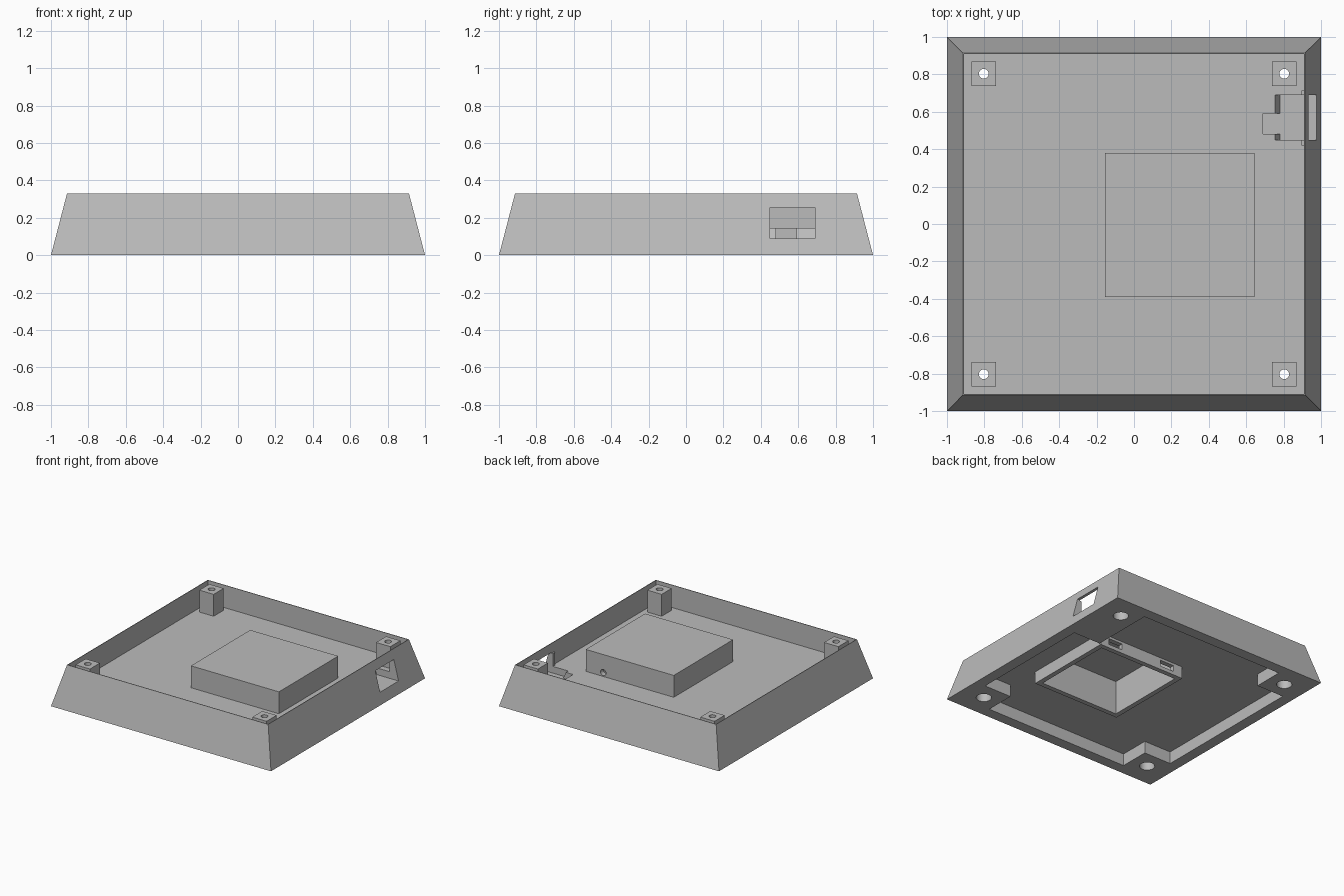
import bpy, bmesh, math
from mathutils import Matrix

if "Cube" in bpy.data.objects:
    bpy.data.objects.remove(bpy.data.objects["Cube"], do_unlink=True)

grey = bpy.data.materials.new("plain grey")
grey.use_nodes = True
grey.diffuse_color = (0.5, 0.5, 0.5, 1)
grey.node_tree.nodes["Principled BSDF"].inputs["Base Color"].default_value = (0.5, 0.5, 0.5, 1)


def make(name, bm):
    bmesh.ops.recalc_face_normals(bm, faces=bm.faces)
    mesh = bpy.data.meshes.new(name)
    bm.to_mesh(mesh)
    bm.free()
    mesh.materials.append(grey)
    ob = bpy.data.objects.new(name, mesh)
    bpy.context.collection.objects.link(ob)
    return ob


def prism(name, outline, z0, z1, top_scale=1):
    """Extrude an outline in x and y from z0 to z1, tapering to top_scale."""
    bm = bmesh.new()
    low = [bm.verts.new((x, y, z0)) for x, y in outline]
    high = [bm.verts.new((x * top_scale, y * top_scale, z1)) for x, y in outline]
    bm.faces.new(low[::-1])
    bm.faces.new(high)
    n = len(low)
    for i in range(n):
        j = (i + 1) % n
        bm.faces.new((low[i], low[j], high[j], high[i]))
    return make(name, bm)


def box(name, x0, x1, y0, y1, z0, z1):
    return prism(name, [(x0, y0), (x1, y0), (x1, y1), (x0, y1)], z0, z1)


def cylinder(name, centre, radius, depth, along_y=False):
    bm = bmesh.new()
    turn = Matrix.Rotation(math.pi / 2 if along_y else 0, 4, 'X')
    bmesh.ops.create_cone(bm, cap_ends=True, segments=24, radius1=radius, radius2=radius,
                          depth=depth, matrix=Matrix.Translation(centre) @ turn)
    return make(name, bm)


def combine(target, tool, operation):
    """Apply a boolean and drop the tool object."""
    mod = target.modifiers.new("boolean", 'BOOLEAN')
    mod.operation, mod.solver, mod.object = operation, 'EXACT', tool
    bpy.context.view_layer.objects.active = target
    bpy.ops.object.modifier_apply(modifier=mod.name)
    bpy.data.objects.remove(tool, do_unlink=True)


def cut(target, tool):
    combine(target, tool, 'DIFFERENCE')


HEIGHT, FLOOR, CEILING = 0.33, 0.145, 0.1
INNER, CORNER = 0.909, 0.66

# Sloped tray with vertical inner walls
tray = prism("tray", [(-1, -1), (1, -1), (1, 1), (-1, 1)], 0, HEIGHT, 0.914)
cut(tray, box("tray_space", -INNER, INNER, -INNER, INNER, FLOOR, 0.5))

# Underside recess, leaving solid corners and a solid pad below the port
I, C = INNER, CORNER
cut(tray, prism("recess", [(-C, -I), (C, -I), (C, -C), (I, -C), (I, 0.384), (C, 0.384), (C, I),
                           (-C, I), (-C, C), (-I, C), (-I, -C), (-C, -C)], -0.1, CEILING))

# Raised hollow compartment open from below
combine(tray, box("compartment", -0.155, 0.645, -0.39, 0.38, 0, 0.325), 'UNION')
cut(tray, box("compartment_space", -0.115, 0.605, -0.35, 0.34, -0.1, 0.28))
for x in (0.5, -0.005):
    cut(tray, box("slot", x - 0.065, x + 0.065, 0.32, 0.4, 0.03, 0.08))
cut(tray, cylinder("cable_hole", (0.486, 0.36, 0.178), 0.025, 0.1, along_y=True))

# Screw posts with through holes and counterbores
for sx in (-1, 1):
    for sy in (-1, 1):
        x, y = sx * 0.803, sy * 0.803
        combine(tray, box("post", x - 0.065, x + 0.065, y - 0.065, y + 0.065, 0.12, 0.325), 'UNION')
        cut(tray, cylinder("counterbore", (x, y, 0.05), 0.058, 0.2))
        cut(tray, cylinder("screw_hole", (x, y, 0.2), 0.026, 0.6))

# Port opening in the right wall, with its pocket and cable groove in the floor
for y0, y1 in ((0.42, 0.45), (0.69, 0.715)):
    combine(tray, box("port_rib", 0.895, 0.915, y0, y1, 0.13, 0.25), 'UNION')
cut(tray, box("port_opening", 0.78, 1.1, 0.45, 0.69, 0.09, 0.255))
cut(tray, box("cable_groove", 0.69, 0.8, 0.48, 0.59, 0.09, 0.2))

# Sloped inner end of the pocket
bm = bmesh.new()
ends = []
for y in (0.45, 0.69):
    ends.append([bm.verts.new((x, y, z)) for x, z in ((0.78, 0.09), (0.755, FLOOR), (0.755, 0.2), (0.79, 0.2), (0.79, 0.09))])
bm.faces.new(ends[0])
bm.faces.new(ends[1][::-1])
for i in range(len(ends[0])):
    j = (i + 1) % len(ends[0])
    bm.faces.new((ends[0][i], ends[0][j], ends[1][j], ends[1][i]))
cut(tray, make("pocket_slope", bm))

# Flat faces, with rounded shading only inside the holes
bpy.ops.object.select_all(action='DESELECT')
tray.select_set(True)
bpy.context.view_layer.objects.active = tray
bpy.ops.object.shade_smooth_by_angle(angle=math.radians(30))
